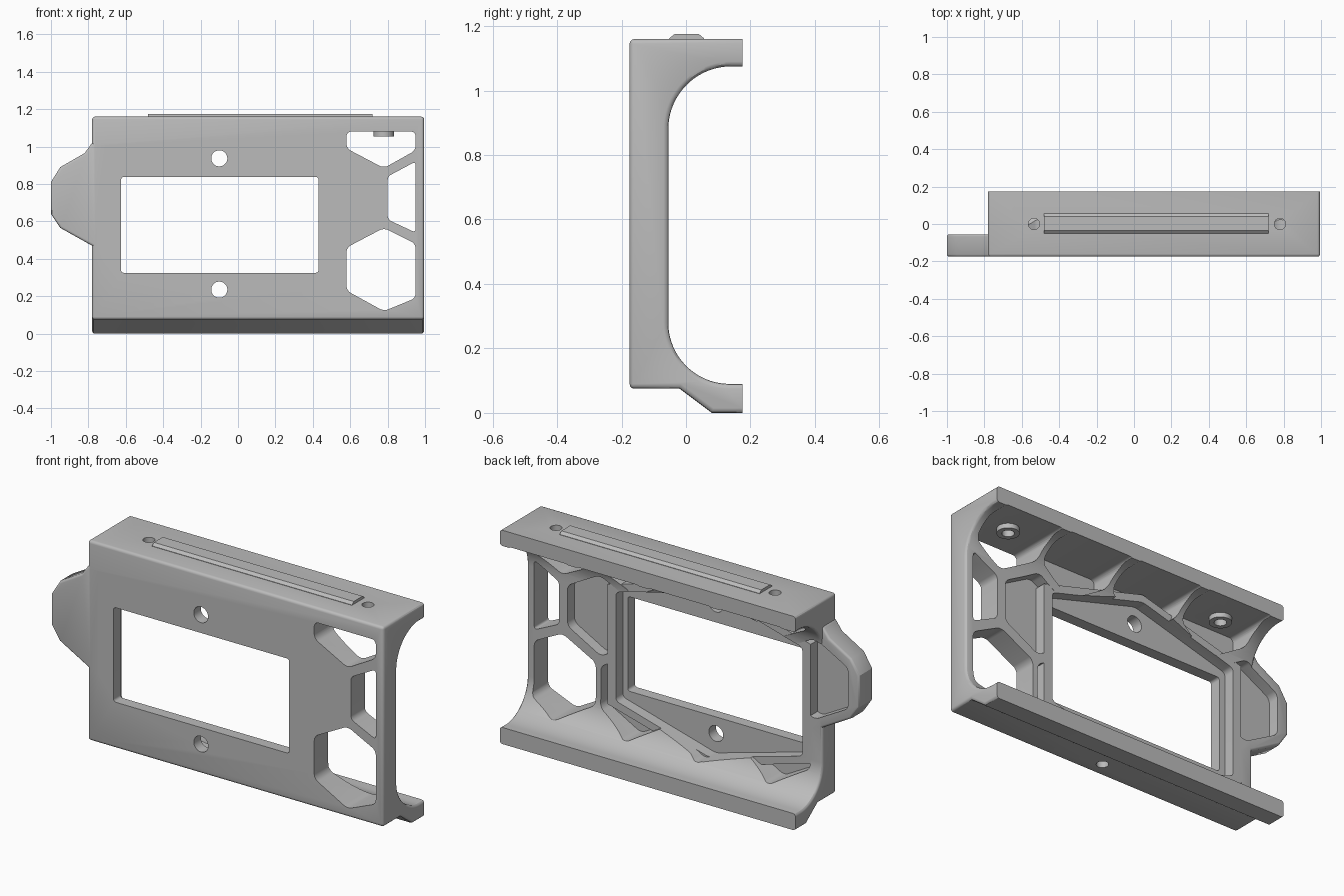
import bpy, bmesh, math
from mathutils import Vector

old = bpy.data.objects.get("Cube")
if old:
    bpy.data.objects.remove(old, do_unlink=True)

grey = bpy.data.materials.new("plain grey")
grey.use_nodes = True
grey.diffuse_color = (0.5, 0.5, 0.5, 1)
grey.node_tree.nodes["Principled BSDF"].inputs["Base Color"].default_value = (0.5, 0.5, 0.5, 1)

FRONT, WALL, FLOOR, BACK = -0.175, -0.055, -0.115, 0.175


def extrude(name, pts, lo, hi, axis="y", rounding=0, edge=0):
    """Extrude a 2D outline along an axis, rounding its corners and then its rims."""
    place = {"x": lambda a, b, t: (t, a, b), "y": lambda a, b, t: (a, t, b),
             "z": lambda a, b, t: (a, b, t)}[axis]
    k = "xyz".index(axis)
    bm = bmesh.new()
    ends = [[bm.verts.new(place(a, b, t)) for a, b in pts] for t in (lo, hi)]
    n = len(pts)
    for ring in ends:
        bm.faces.new(ring)
    for i in range(n):
        j = (i + 1) % n
        bm.faces.new((ends[0][i], ends[0][j], ends[1][j], ends[1][i]))
    bmesh.ops.recalc_face_normals(bm, faces=bm.faces)
    if rounding:
        along = [e for e in bm.edges if abs(e.verts[0].co[k] - e.verts[1].co[k]) > 1e-4]
        bmesh.ops.bevel(bm, geom=along, offset=rounding, segments=5, profile=0.5, affect="EDGES")
    if edge:
        rims = [e for e in bm.edges if e.calc_face_angle(0) > 0.7
                and min(v.co.y for v in e.verts) < BACK - 0.01]
        bmesh.ops.bevel(bm, geom=rims, offset=edge, segments=3, profile=0.5, affect="EDGES")
    bmesh.ops.recalc_face_normals(bm, faces=bm.faces)
    me = bpy.data.meshes.new(name)
    bm.to_mesh(me)
    bm.free()
    me.materials.append(grey)
    ob = bpy.data.objects.new(name, me)
    bpy.context.collection.objects.link(ob)
    return ob


def circle(a, b, r, n=32):
    return [(a + r * math.cos(math.tau * i / n), b + r * math.sin(math.tau * i / n)) for i in range(n)]


def arc(a, b, r, start, end, n=20):
    angles = [math.radians(start + (end - start) * i / n) for i in range(n + 1)]
    return [(a + r * math.cos(t), b + r * math.sin(t)) for t in angles]


def combine(tool, operation):
    mod = body.modifiers.new("combine", "BOOLEAN")
    mod.object, mod.operation, mod.solver = tool, operation, "EXACT"
    bpy.context.view_layer.objects.active = body
    bpy.ops.object.modifier_apply(modifier=mod.name)
    bpy.data.objects.remove(tool, do_unlink=True)


def cut(pts, lo, hi, axis="y", rounding=0):
    combine(extrude("cutter", pts, lo, hi, axis, rounding), "DIFFERENCE")


def join(*args, **kwargs):
    combine(extrude("addition", *args, **kwargs), "UNION")


def hexagon(cx, cz, top=2):
    pts = [(0, -.22), (.2, -.11), (.2, .11), (0, .22), (-.2, .11), (-.2, -.11)]
    if cz + .11 > top:
        pts = [(0, -.22), (.2, -.11), (.2, top - cz), (-.2, top - cz), (-.2, -.11)]
    return [(cx + x, cz + z) for x, z in pts]


def surround(dx, shoulder, peak):
    """Hexagonal outline centred on the window."""
    cx, cz = -.1, .58
    return [(cx + x, cz + z) for x, z in
            [(-dx, -shoulder), (0, -peak), (dx, -shoulder), (dx, shoulder), (0, peak), (-dx, shoulder)]]


# Channel-shaped body with curved lips
profile = [(FRONT, .075), (-.02, .075), (.08, 0), (BACK, 0), (BACK, .09)]
profile += arc(.135, .28, .19, 270, 180) + arc(.14, .88, .195, 180, 90)
profile += [(BACK, 1.075), (BACK, 1.16), (FRONT, 1.16)]
body = extrude("bracket_body", profile, -.78, .995, axis="x", edge=.015)

# Side tab
join([(-.7, .43), (-.78, .47), (-.95, .565), (-1, .64), (-1, .81), (-.95, .89),
      (-.82, .965), (-.78, 1.02), (-.7, 1.02)], FRONT, WALL, edge=.012)

# Blind honeycomb pockets behind the front skin
for cx in (.35, -.08, -.51):
    cut(hexagon(cx, .34), FLOOR, .3, rounding=.025)
    cut(hexagon(cx, 1.105, 1.08), FLOOR, .3, rounding=.025)
for cx in (.55, -.735):
    cut(hexagon(cx, .725), FLOOR, .3, rounding=.025)

# Rib around the window, with its recess and opening
join(surround(.61, .325, .49), -.15, WALL)
cut(surround(.56, .295, .45), FLOOR, .3, rounding=.02)
cut([(-.625, .325), (.43, .325), (.43, .838), (-.625, .838)], -.3, .3, rounding=.015)

# Open honeycomb cells
cut([(.78, .12), (.95, .19), (.95, .48), (.78, .565), (.58, .46), (.58, .23)], -.3, .3, rounding=.025)
cut([(.95, .54), (.95, .92), (.8, .84), (.8, .61)], -.3, .3, rounding=.02)
cut([(.58, 1.08), (.58, .99), (.78, .885), (.95, .98), (.95, 1.08)], -.3, .3, rounding=.025)

# Screw holes in the front skin
for z in (.235, .937):
    cut(circle(-.1, z, .043), -.3, .1)

# Bosses and holes in the top, one hole in the underside
for x in (-.535, .78):
    join(circle(x, 0, .055), 1.055, 1.11, axis="z")
    cut(circle(x, 0, .03), .98, 1.3, axis="z")
cut(circle(.12, -.09, .03), 0, .15, axis="z")

# Raised rail on top
rail = extrude("top_rail", [(-.052, 1.15), (-.052, 1.162), (-.036, 1.175), (.04, 1.175),
                            (.056, 1.162), (.056, 1.15)], -.48, .72, axis="x")

for ob in (body, rail):
    bpy.ops.object.select_all(action="DESELECT")
    ob.select_set(True)
    bpy.context.view_layer.objects.active = ob
    bpy.ops.object.shade_smooth_by_angle(angle=math.radians(30))
